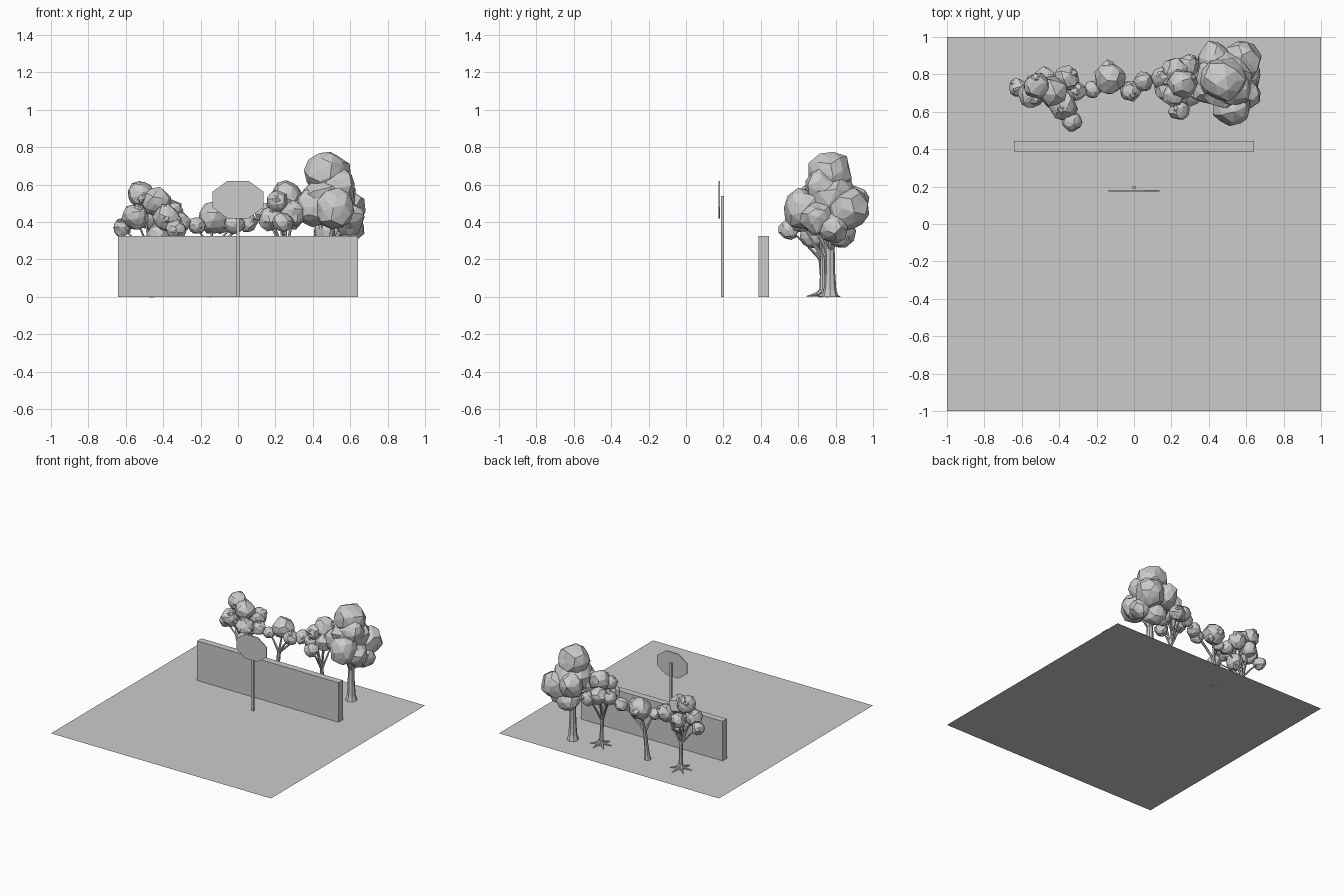
import bpy, bmesh, math, random
from mathutils import Vector, Matrix

cube = bpy.data.objects.get("Cube")
if cube:
    bpy.data.objects.remove(cube, do_unlink=True)

random.seed(4)

grey = bpy.data.materials.new("light_grey")
grey.use_nodes = True
colour = (0.6, 0.6, 0.6, 1)
grey.diffuse_color = colour
for node in grey.node_tree.nodes:
    if node.type == 'BSDF_PRINCIPLED':
        node.inputs["Base Color"].default_value = colour


def finish(bm, name):
    """Turn a bmesh into a flat-shaded grey object."""
    mesh = bpy.data.meshes.new(name)
    bm.to_mesh(mesh)
    bm.free()
    mesh.materials.append(grey)
    obj = bpy.data.objects.new(name, mesh)
    bpy.context.collection.objects.link(obj)
    return obj


def box(name, centre, size):
    bm = bmesh.new()
    bmesh.ops.create_cube(bm, size=1)
    bmesh.ops.scale(bm, vec=size, verts=bm.verts)
    bmesh.ops.translate(bm, vec=centre, verts=bm.verts)
    return finish(bm, name)


def tube(bm, path, radii, sides=7):
    """Tapered limb following a path."""
    path = [Vector(p) for p in path]
    rings = []
    for i, (p, r) in enumerate(zip(path, radii)):
        along = path[min(i + 1, len(path) - 1)] - path[max(i - 1, 0)]
        turn = Vector((0, 0, 1)).rotation_difference(along)
        ring = []
        for k in range(sides):
            a = math.tau * k / sides
            ring.append(bm.verts.new(p + turn @ Vector((r * math.cos(a), r * math.sin(a), 0))))
        rings.append(ring)
    for low, high in zip(rings, rings[1:]):
        for k in range(sides):
            n = (k + 1) % sides
            bm.faces.new((low[k], low[n], high[n], high[k]))
    bm.faces.new(rings[0][::-1])
    bm.faces.new(rings[-1])


def clump(bm, centre, r, detail):
    """Faceted, irregular lump of leaves."""
    spin = Matrix.Rotation(random.uniform(0, 6), 4, 'Z') @ Matrix.Rotation(random.uniform(0, 6), 4, 'X')
    new = bmesh.ops.create_icosphere(bm, subdivisions=detail, radius=r,
                                     matrix=Matrix.Translation(centre) @ spin)
    for v in new["verts"]:
        v.co += (v.co - centre) * random.uniform(-0.12, 0.1)


def tree(name, base, fork, r, blobs, roots=0, small=0):
    base, fork = Vector(base), Vector(fork)
    # Trunk with a flared foot
    bm = bmesh.new()
    tube(bm, [base, base.lerp(fork, 0.15), base.lerp(fork, 0.5), fork],
         [r, r * 0.75, r * 0.6, r * 0.55], 8)
    # Limbs reaching into the crown
    for x, y, z, s in blobs:
        end = Vector((x, y, z))
        start = base.lerp(fork, 0.9)
        middle = start.lerp(end, 0.5) + Vector((0, 0, 0.01))
        tube(bm, [start, middle, end], [r * 0.4, r * 0.28, r * 0.15], 5)
    # Spreading roots
    for k in range(roots):
        a = math.tau * (k + 0.3) / roots
        out = Vector((math.cos(a), math.sin(a), 0))
        tube(bm, [base + Vector((0, 0, r * 1.6)), base + out * r * 1.6 + Vector((0, 0, r * 0.5)),
                  base + out * r * 3.6 + Vector((0, 0, r * 0.1))], [r * 0.5, r * 0.4, r * 0.1], 5)
    finish(bm, name + "_trunk")
    # Crown of large clumps with smaller ones on their surface
    bm = bmesh.new()
    for x, y, z, s in blobs:
        centre = Vector((x, y, z))
        clump(bm, centre, s, 2)
        for k in range(small):
            way = Vector([random.gauss(0, 1) for axis in "xyz"]).normalized()
            clump(bm, centre + way * s * 0.72, s * random.uniform(0.32, 0.48), 1)
    finish(bm, name + "_crown")


# Ground sheet
bm = bmesh.new()
bmesh.ops.create_grid(bm, x_segments=1, y_segments=1, size=1)
finish(bm, "ground")

# Wall and sign post
box("wall", (0, 0.415, 0.1625), (1.285, 0.055, 0.325))
box("sign_post", (0, 0.195, 0.27), (0.018, 0.018, 0.54))

# Eight-sided sign plate
bm = bmesh.new()
bmesh.ops.create_cone(bm, cap_ends=True, segments=8, radius1=1, radius2=1, depth=1,
                      matrix=Matrix.Rotation(math.pi / 2, 4, 'X') @ Matrix.Rotation(math.pi / 8, 4, 'Z'))
widen = 1 / math.cos(math.pi / 8)
bmesh.ops.scale(bm, vec=(0.137 * widen, 0.007, 0.1 * widen), verts=bm.verts)
bmesh.ops.translate(bm, vec=(0, 0.177, 0.52), verts=bm.verts)
finish(bm, "sign_plate")

# Trees behind the wall
tree("big_tree", (0.49, 0.77, 0), (0.49, 0.77, 0.27), 0.045, [
    (0.48, 0.77, 0.66, 0.12), (0.48, 0.77, 0.52, 0.15), (0.43, 0.88, 0.5, 0.1),
    (0.57, 0.87, 0.47, 0.11), (0.4, 0.73, 0.48, 0.1), (0.52, 0.63, 0.47, 0.11),
    (0.59, 0.7, 0.42, 0.09), (0.6, 0.79, 0.37, 0.08), (0.54, 0.72, 0.59, 0.09),
    (0.49, 0.82, 0.35, 0.09)])

tree("round_tree", (0.26, 0.73, 0), (0.25, 0.73, 0.22), 0.024, [
    (0.26, 0.75, 0.54, 0.08), (0.18, 0.72, 0.42, 0.07), (0.24, 0.61, 0.4, 0.055),
    (0.15, 0.78, 0.44, 0.06), (0.22, 0.82, 0.45, 0.07), (0.29, 0.85, 0.42, 0.06),
    (0.3, 0.7, 0.45, 0.07), (0.21, 0.69, 0.51, 0.06)], roots=6, small=3)

tree("little_tree", (-0.17, 0.74, 0), (-0.15, 0.75, 0.25), 0.026, [
    (-0.13, 0.78, 0.42, 0.085), (-0.02, 0.71, 0.39, 0.055), (0.05, 0.76, 0.4, 0.055),
    (-0.22, 0.72, 0.38, 0.045)], small=2)

tree("spreading_tree", (-0.47, 0.74, 0), (-0.46, 0.72, 0.22), 0.024, [
    (-0.52, 0.74, 0.55, 0.07), (-0.44, 0.71, 0.51, 0.08), (-0.38, 0.63, 0.42, 0.075),
    (-0.33, 0.55, 0.36, 0.055), (-0.62, 0.73, 0.37, 0.05), (-0.55, 0.69, 0.43, 0.07),
    (-0.36, 0.78, 0.45, 0.07), (-0.31, 0.71, 0.4, 0.055), (-0.48, 0.78, 0.42, 0.06),
    (-0.42, 0.68, 0.33, 0.07)], roots=6, small=3)
